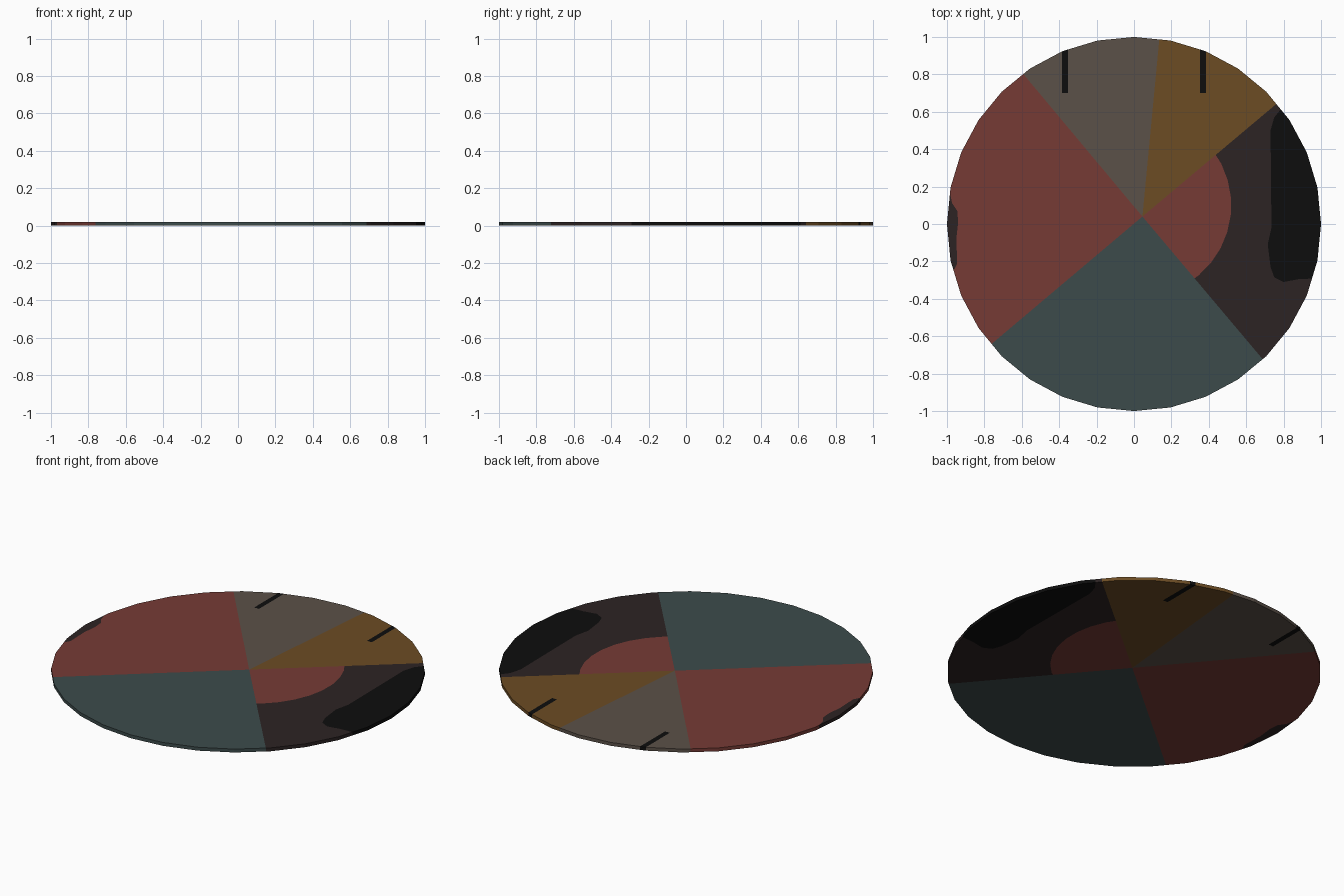
import bpy, bmesh, math
from mathutils import Vector

if "Cube" in bpy.data.objects:
    bpy.data.objects.remove(bpy.data.objects["Cube"])

THICK = 0.02
CENTRE = (0.045, 0.04)


def srgb(r, g, b):
    f = lambda c: (c / 255 / 12.92) if c < 10 else ((c / 255 + 0.055) / 1.055) ** 2.4
    return (f(r), f(g), f(b), 1)


# Flat colours
COLOURS = {
    "slate_teal": srgb(60, 75, 75),
    "brick_red": srgb(118, 59, 53),
    "warm_grey": srgb(91, 81, 72),
    "ochre": srgb(108, 76, 36),
    "dark_brown": srgb(44, 35, 35),
    "black": srgb(13, 13, 13),
}
INDEX = {name: i for i, name in enumerate(COLOURS)}

mesh = bpy.data.meshes.new("disc")
disc = bpy.data.objects.new("disc", mesh)
bpy.context.collection.objects.link(disc)
for name, col in COLOURS.items():
    mat = bpy.data.materials.new(name)
    mat.diffuse_color = col
    mat.use_nodes = True
    mat.node_tree.nodes["Principled BSDF"].inputs["Base Color"].default_value = mat.diffuse_color
    mesh.materials.append(mat)

# 32-sided flat disc
bm = bmesh.new()
rim = [bm.verts.new((math.cos(i * math.pi / 16), math.sin(i * math.pi / 16), THICK))
       for i in range(32)]
bm.faces.new(rim)


def inside(p, outline):
    hit = False
    for (x1, y1), (x2, y2) in zip(outline, outline[1:] + outline[:1]):
        if (y1 > p.y) != (y2 > p.y) and p.x < x1 + (p.y - y1) * (x2 - x1) / (y2 - y1):
            hit = not hit
    return hit


def paint(outline, colour, over):
    """Cut the outline into faces of the 'over' colours and colour its inside."""
    over = {INDEX[n] for n in over}
    for (x1, y1), (x2, y2) in zip(outline, outline[1:] + outline[:1]):
        faces = [f for f in bm.faces if f.material_index in over]
        geom = set(faces)
        for f in faces:
            geom.update(f.edges)
            geom.update(f.verts)
        bmesh.ops.bisect_plane(bm, geom=list(geom), dist=1e-5,
                               plane_co=Vector((x1, y1, THICK)),
                               plane_no=Vector((y2 - y1, x1 - x2, 0)).normalized())
    for f in bm.faces:
        if f.material_index in over and inside(f.calc_center_median(), outline):
            f.material_index = INDEX[colour]


def ray(x, y):
    """Point well outside the disc, from the wedge centre through (x, y)."""
    cx, cy = CENTRE
    return (cx + (x - cx) * 3, cy + (y - cy) * 3)


upper_left, upper_mid = ray(-0.59, 0.80), ray(0.135, 0.985)
upper_right, lower_right = ray(0.765, 0.645), ray(0.69, -0.725)
lower_left = ray(-0.76, -0.64)

# Left wedge with its small rim patch
paint([CENTRE, upper_left, lower_left], "brick_red", ["slate_teal"])
paint([(-1.1, 0.18), (-0.985, 0.17), (-0.972, 0.11), (-0.945, 0.07), (-0.94, 0.01),
       (-0.95, -0.08), (-0.945, -0.21), (-0.96, -0.24), (-1.1, -0.25)],
      "dark_brown", ["brick_red"])

# Right wedge: round inner area and dark outer patch
paint([CENTRE, upper_right, lower_right], "dark_brown", ["slate_teal"])
arc = [(0.03 + 0.49 * math.cos(math.radians(a)), 0.1 + 0.49 * math.sin(math.radians(a)))
       for a in range(-72, 61, 11)]
paint([(-0.2, 0.0)] + arc, "brick_red", ["dark_brown"])
paint([(0.79, 0.62), (0.75, 0.57), (0.73, 0.50), (0.735, -0.02), (0.715, -0.11),
       (0.73, -0.23), (0.75, -0.285), (0.80, -0.31), (0.88, -0.295), (1.1, -0.285),
       (1.1, 0.62)], "black", ["dark_brown"])

# Two upper wedges
paint([CENTRE, upper_left, upper_mid], "warm_grey", ["slate_teal"])
paint([CENTRE, upper_mid, upper_right], "ochre", ["slate_teal"])

# Mirrored pair of bars at the back rim
for s, base in ((-1, "warm_grey"), (1, "ochre")):
    paint([(s * 0.353, 0.70), (s * 0.384, 0.70), (s * 0.384, 1.1), (s * 0.353, 1.1)],
          "black", [base])

# Merge leftover cuts within each colour
bmesh.ops.dissolve_limit(bm, angle_limit=0.01, verts=bm.verts[:], edges=bm.edges[:],
                         delimit={'MATERIAL'})
bmesh.ops.recalc_face_normals(bm, faces=bm.faces[:])
if sum(f.normal.z for f in bm.faces) < 0:
    bmesh.ops.reverse_faces(bm, faces=bm.faces[:])
bm.to_mesh(mesh)
bm.free()

# Thickness, downwards to the ground
solid = disc.modifiers.new("thickness", 'SOLIDIFY')
solid.thickness = THICK
solid.offset = -1
